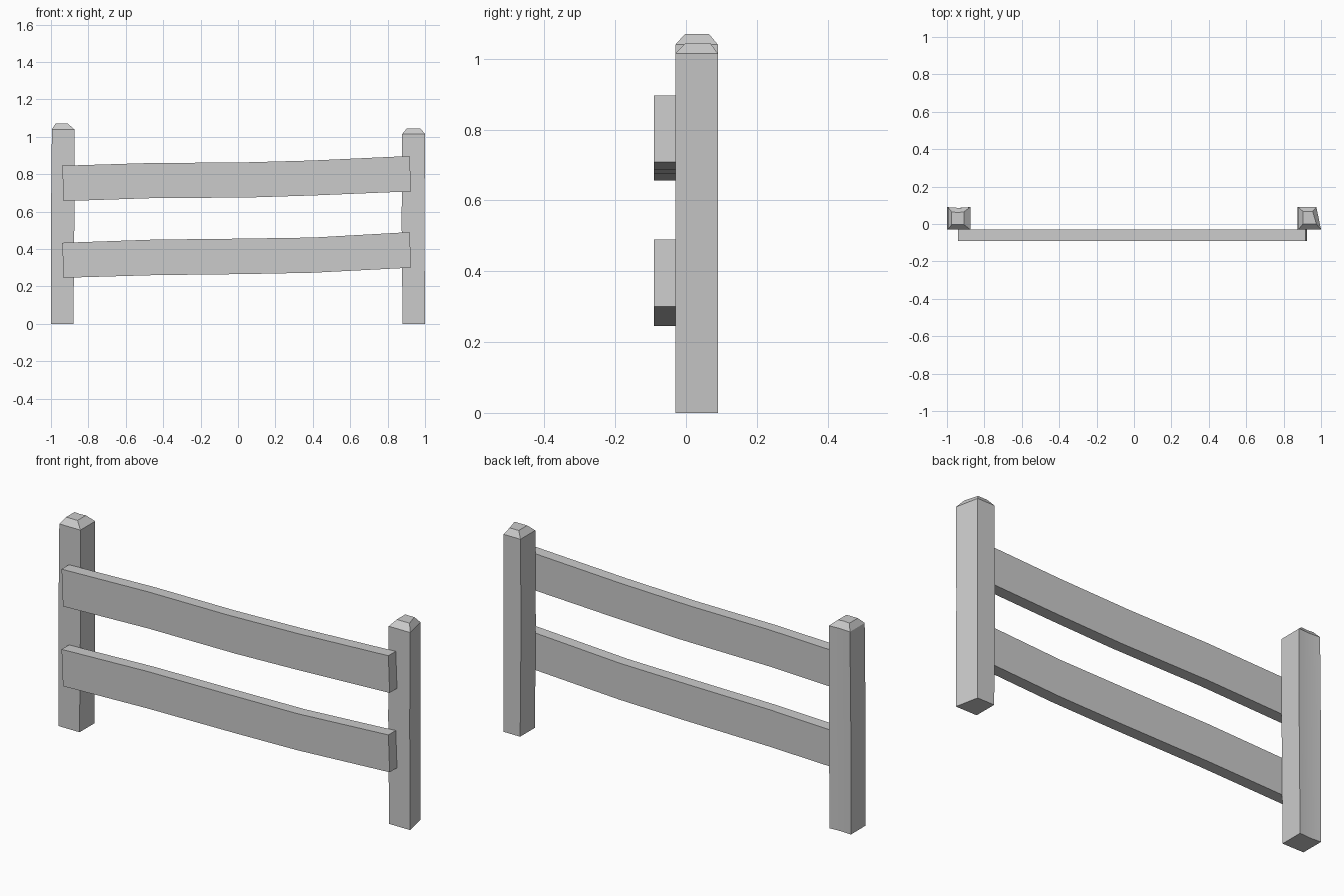
import bpy, bmesh, math

if "Cube" in bpy.data.objects:
    bpy.data.objects.remove(bpy.data.objects["Cube"])


def loft(name, rings):
    """Skin a list of equal-length rings of points and cap both ends."""
    bm = bmesh.new()
    loops = [[bm.verts.new(p) for p in ring] for ring in rings]
    n = len(loops[0])
    for a, b in zip(loops, loops[1:]):
        for i in range(n):
            j = (i + 1) % n
            bm.faces.new((a[i], a[j], b[j], b[i]))
    bm.faces.new(loops[0][::-1])
    bm.faces.new(loops[-1])
    bmesh.ops.recalc_face_normals(bm, faces=bm.faces)
    mesh = bpy.data.meshes.new(name)
    bm.to_mesh(mesh)
    bm.free()
    ob = bpy.data.objects.new(name, mesh)
    bpy.context.collection.objects.link(ob)
    bpy.context.view_layer.objects.active = ob
    ob.select_set(True)
    bpy.ops.object.shade_smooth_by_angle(angle=math.radians(20))
    ob.select_set(False)
    return ob


def post(name, sections, notch):
    """Sections: z, x0, x1 at the front, x1 at the back, y0, y1."""
    rings = []
    for z, x0, x1, xb, y0, y1 in sections:
        mid = (x0 + xb) / 2
        rings.append([(x0, y0, z), (x1, y0, z), (xb, y1, z),
                      (mid, y1 - notch, z), (x0, y1, z)])
    return loft(name, rings)


# Posts: hand-cut timbers with chamfered tops
post("left_post", [
    (0.0, -1.0, -0.88, -0.88, -0.03, 0.09),
    (0.55, -1.0, -0.875, -0.875, -0.03, 0.09),
    (1.04, -0.995, -0.875, -0.875, -0.03, 0.09),
    (1.07, -0.975, -0.91, -0.91, -0.003, 0.065)], 0.004)
post("right_post", [
    (0.0, 0.88, 1.0, 0.975, -0.03, 0.09),
    (0.55, 0.875, 0.997, 0.975, -0.03, 0.09),
    (1.015, 0.878, 1.0, 0.975, -0.03, 0.09),
    (1.045, 0.903, 0.975, 0.955, 0.0, 0.068)], 0.0)

# Rails: slightly warped boards nailed to the front of the posts
x_top = (-0.94, -0.45, 0.0, 0.4, 0.918)
x_bottom = (-0.932, -0.45, 0.05, 0.4, 0.925)
boards = {
    "upper_rail": ((0.845, 0.86, 0.862, 0.873, 0.897),
                   (0.656, 0.672, 0.675, 0.686, 0.708)),
    "lower_rail": ((0.433, 0.45, 0.455, 0.461, 0.490),
                   (0.246, 0.260, 0.266, 0.273, 0.300)),
}
for name, (tops, bottoms) in boards.items():
    loft(name, [[(xb, -0.09, b), (xb, -0.03, b), (xt, -0.03, t), (xt, -0.09, t)]
                for xt, xb, t, b in zip(x_top, x_bottom, tops, bottoms)])
